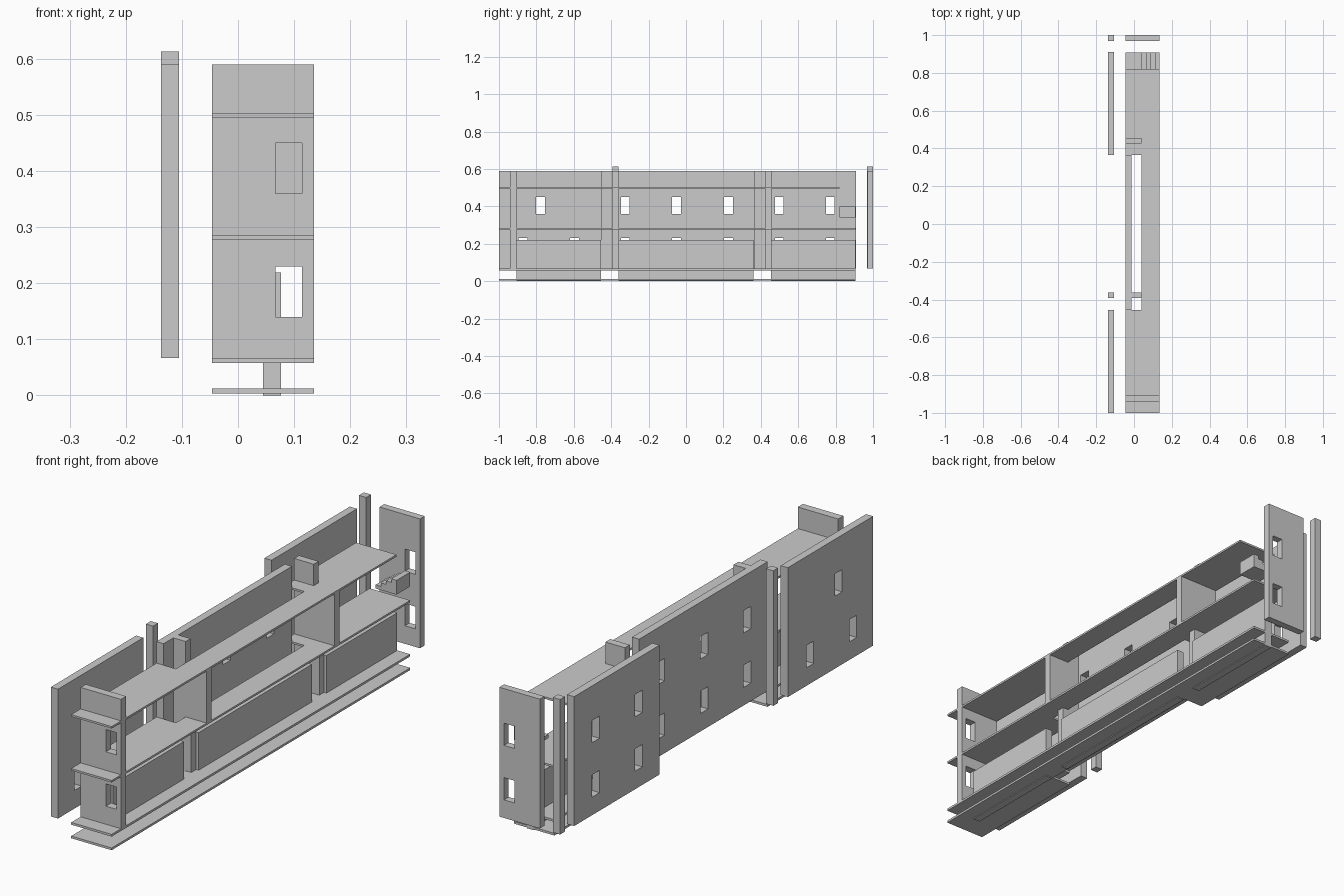
import bpy, bmesh
from mathutils import Vector

if "Cube" in bpy.data.objects:
    bpy.data.objects.remove(bpy.data.objects["Cube"])


def add_box(bm, x, y, z):
    """Add an axis-aligned box given (min, max) pairs."""
    verts = bmesh.ops.create_cube(bm, size=1)["verts"]
    for v in verts:
        v.co = Vector([(r[0] + r[1]) / 2 + c * (r[1] - r[0]) for r, c in zip((x, y, z), v.co)])


def make_object(name, bm):
    bmesh.ops.recalc_face_normals(bm, faces=bm.faces)
    mesh = bpy.data.meshes.new(name)
    bm.to_mesh(mesh)
    bm.free()
    obj = bpy.data.objects.new(name, mesh)
    bpy.context.collection.objects.link(obj)
    return obj


def boxes(name, *parts):
    bm = bmesh.new()
    for p in parts:
        add_box(bm, *p)
    return make_object(name, bm)


def prism(name, points, axis, depth):
    """Extrude a planar outline along an axis."""
    bm = bmesh.new()
    face = bm.faces.new([bm.verts.new(p) for p in points])
    ext = bmesh.ops.extrude_face_region(bm, geom=[face])["geom"]
    offset = Vector(axis) * depth
    bmesh.ops.translate(bm, vec=offset, verts=[g for g in ext if isinstance(g, bmesh.types.BMVert)])
    return make_object(name, bm)


def cut_windows(obj, holes):
    """Cut box-shaped openings and bake the result."""
    cutter = boxes("window_cutter", *holes)
    cutter.hide_render = True
    mod = obj.modifiers.new("windows", "BOOLEAN")
    mod.operation, mod.solver, mod.object = "DIFFERENCE", "EXACT", cutter
    graph = bpy.context.evaluated_depsgraph_get()
    baked = bpy.data.meshes.new_from_object(obj.evaluated_get(graph))
    obj.modifiers.clear()
    obj.data = baked
    bpy.data.objects.remove(cutter)


WALL_Z = (0.067, 0.59)
LOW, HIGH = (0.14, 0.23), (0.36, 0.45)
OUTER, INNER, BODY = (-0.137, -0.105), (-0.046, -0.014), (-0.046, 0.135)

# Facade panels with window openings
facades = [
    ("facade_front", OUTER, (-1.0, -0.455), (-0.895, -0.62), (-0.802,)),
    ("facade_middle", INNER, (-0.455, 0.365), (-0.348, -0.075, 0.203), (-0.348, -0.075, 0.203)),
    ("facade_back", OUTER, (0.365, 0.91), (0.475, 0.748), (0.475, 0.748)),
]
for name, x, y, low, high in facades:
    wall = boxes(name, (x, y, WALL_Z))
    cx = (x[0] - 0.05, x[1] + 0.05)
    cut_windows(wall, [(cx, (w, w + 0.047), z) for ws, z in ((low, LOW), (high, HIGH)) for w in ws])

# End walls
for name, y in (("end_wall_front", (-0.94, -0.907)), ("end_wall_back", (0.97, 1.0))):
    wall = boxes(name, (BODY, y, WALL_Z))
    cut_windows(wall, [((0.067, 0.114), (y[0] - 0.05, y[1] + 0.05), z) for z in (LOW, HIGH)])

# Free-standing posts
for name, y in (("post_middle", (-0.393, -0.362)), ("post_back", (0.969, 1.0))):
    boxes(name, (OUTER, y, (0.067, 0.613)))

# Notched floor slabs
slabs = [("base_slab", 0.003, 0.012, 0.907), ("ground_floor", 0.058, 0.067, 0.907),
         ("first_floor", 0.277, 0.285, 0.907), ("second_floor", 0.495, 0.503, 0.82)]
for name, z0, z1, end in slabs:
    outline = [(-0.046, -1), (0.135, -1), (0.135, end), (-0.046, end),
               (-0.046, 0.365), (0.041, 0.365), (0.041, -0.455), (-0.046, -0.455)]
    prism(name, [(x, y, z0) for x, y in outline], (0, 0, 1), z1 - z0)

# Low panels along the foundation line
for i, y in enumerate([(-0.907, -0.455), (-0.362, 0.362), (0.455, 0.907)]):
    boxes(f"foundation_panel_{i + 1}", ((0.045, 0.077), y, (0.0, 0.219)))

# Cross walls, stepped in depth per storey
for name, y in (("cross_wall_front", (-0.393, -0.362)), ("cross_wall_back", (0.425, 0.456))):
    profile = [(-0.046, 0.067), (0.066, 0.067), (0.066, 0.277), (0.135, 0.277),
               (0.135, 0.495), (0.041, 0.495), (0.041, 0.59), (-0.046, 0.59)]
    prism(name, [(x, y[0], z) for x, z in profile], (0, 1, 0), y[1] - y[0])

# Short solid stair rising towards +x
steps, x0, run, z0, rise = 4, 0.041, 0.0235, 0.341, 0.0145
stair = [(x0, z0)]
for i in range(steps):
    stair += [(x0 + i * run, z0 + (i + 1) * rise), (x0 + (i + 1) * run, z0 + (i + 1) * rise)]
stair.append((x0 + steps * run, z0))
prism("stair", [(x, 0.82, z) for x, z in stair], (0, 1, 0), 0.087)
